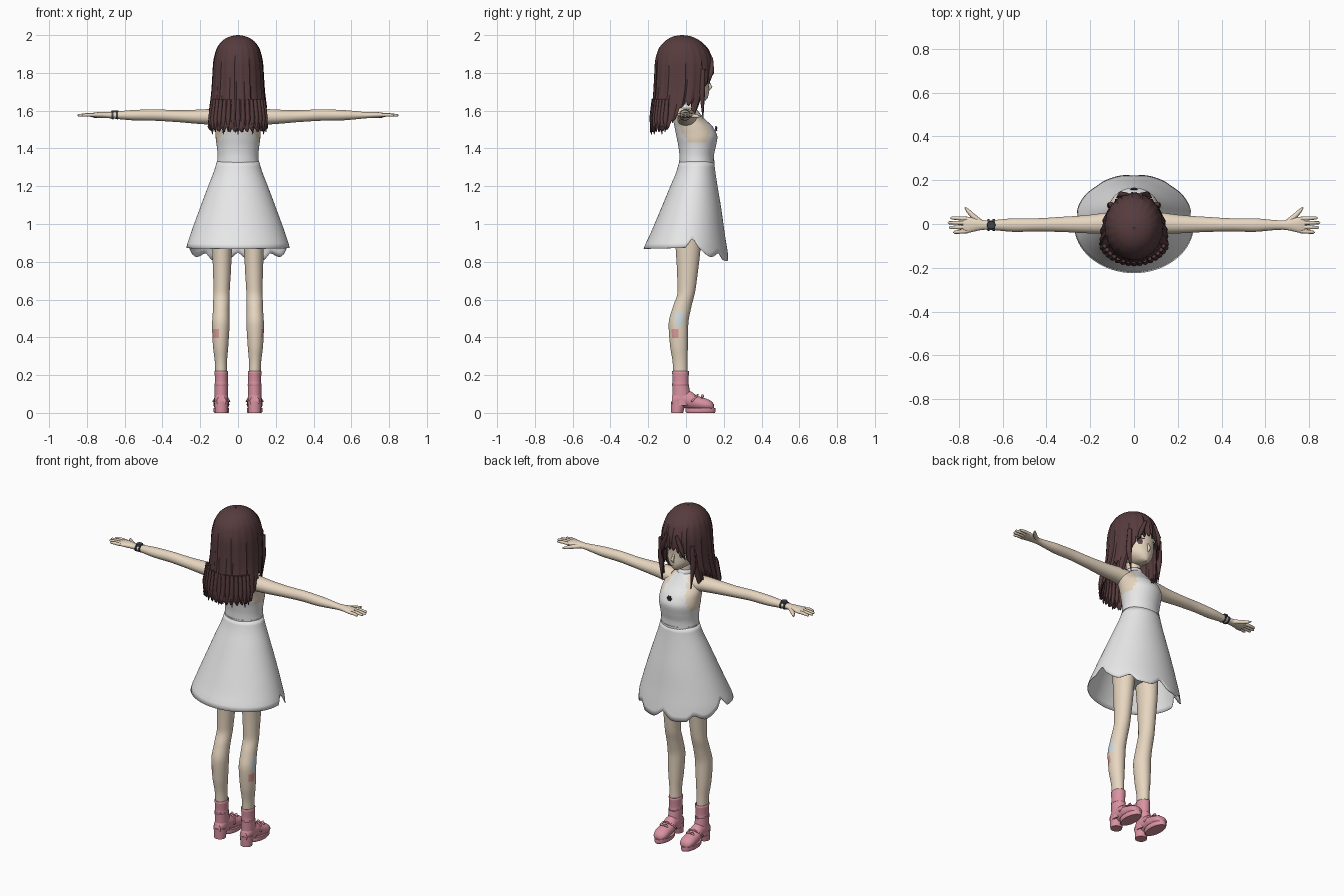
import bpy, bmesh, math
from mathutils import Vector

if "Cube" in bpy.data.objects:
    bpy.data.objects.remove(bpy.data.objects["Cube"])


def material(name, r, g, b):
    m = bpy.data.materials.new(name)
    m.use_nodes = True
    m.diffuse_color = (r, g, b, 1)
    node = next(n for n in m.node_tree.nodes if n.type == "BSDF_PRINCIPLED")
    node.inputs["Base Color"].default_value = (r, g, b, 1)
    node.inputs["Roughness"].default_value = 0.8
    return m


SKIN = material("skin", .82, .69, .54)
WHITE = material("dress white", .80, .80, .80)
HAIR = material("hair brown", .095, .045, .048)
PINK = material("boot pink", .70, .29, .36)
DARK = material("dark metal", .05, .055, .065)
EYE = material("iris brown", .16, .07, .05)
BLUE = material("plaster pale blue", .62, .72, .76)
ROSE = material("plaster rose", .72, .33, .33)


def finish(name, bm, mats, paint=None, thick=0, angle=50):
    bmesh.ops.recalc_face_normals(bm, faces=bm.faces)
    for f in bm.faces:
        f.smooth = True
        if paint:
            f.material_index = paint(f.calc_center_median())
    me = bpy.data.meshes.new(name)
    bm.to_mesh(me)
    bm.free()
    me.set_sharp_from_angle(angle=math.radians(angle))
    for m in mats:
        me.materials.append(m)
    ob = bpy.data.objects.new(name, me)
    bpy.context.collection.objects.link(ob)
    if thick:
        mod = ob.modifiers.new("thickness", "SOLIDIFY")
        mod.thickness = thick
    return ob


def sample(rows, t):
    """Monotone smooth interpolation through rows keyed by their first value."""
    rows = sorted(rows)
    t = min(max(t, rows[0][0]), rows[-1][0])
    i = next(k for k in range(len(rows) - 1) if t <= rows[k + 1][0])

    def slope(k, c):
        return (rows[k + 1][c] - rows[k][c]) / (rows[k + 1][0] - rows[k][0])

    def tangent(k, c):
        if k == 0 or k == len(rows) - 1:
            return slope(min(k, len(rows) - 2), c)
        a, b = slope(k - 1, c), slope(k, c)
        return 2 * a * b / (a + b) if a * b > 0 else 0

    h = rows[i + 1][0] - rows[i][0]
    u = (t - rows[i][0]) / h
    w = u * u * (3 - 2 * u)
    return [rows[i][c] * (1 - w) + rows[i + 1][c] * w
            + h * u * (1 - u) * ((1 - u) * tangent(i, c) - u * tangent(i + 1, c))
            for c in range(1, len(rows[0]))]


def loft(name, rows, mats, sides=24, steps=24, place=lambda x, y, t: (x, y, t),
         edge=None, ease=1, cap=True, ripple=0, **kw):
    """Rows are (station, centre x, half width, low y, high y)."""
    bm = bmesh.new()
    rings = []
    t0, t1 = rows[0][0], rows[-1][0]
    for k in range(steps + 1):
        ring = []
        for j in range(sides):
            a = math.tau * j / sides
            end = edge(abs((math.degrees(a) + 180) % 360 - 180), j) if edge else t1
            t = t0 + (end - t0) * (k / steps) ** ease
            cx, rx, lo, hi = sample(rows, t)
            g = 1 + ripple * k / steps * math.sin(j * 2.1) * math.cos(j * .7)
            ring.append(bm.verts.new(place(cx + rx * g * math.sin(a),
                        (lo + hi) / 2 + (hi - lo) / 2 * g * math.cos(a), t)))
        rings.append(ring)
    for r, q in zip(rings, rings[1:]):
        for j in range(sides):
            n = (j + 1) % sides
            bm.faces.new((r[j], r[n], q[n], q[j]))
    if cap:
        bm.faces.new(rings[0])
        bm.faces.new(rings[-1])
    return finish(name, bm, mats, **kw)


def tube(name, points, radii, mat, flat=1):
    """Tapered finger or strand through a few points."""
    bm = bmesh.new()
    pts = [Vector(p) for p in points]
    rings = []
    for i, (p, r) in enumerate(zip(pts, radii)):
        d = (pts[min(i + 1, len(pts) - 1)] - pts[max(i - 1, 0)]).normalized()
        u = d.orthogonal().normalized() if abs(d.z) > .9 else d.cross((0, 0, 1)).normalized()
        v = d.cross(u) * flat
        rings.append([bm.verts.new(p + r * (u * math.cos(k * math.tau / 8) + v * math.sin(k * math.tau / 8)))
                      for k in range(8)])
    for r, q in zip(rings, rings[1:]):
        for j in range(8):
            bm.faces.new((r[j], r[j - 1], q[j - 1], q[j]))
    bm.faces.new(rings[0])
    bm.faces.new(rings[-1])
    return finish(name, bm, [mat])


# Head, neck and nose
head = [(1.655, 0, .016, .05, .105), (1.67, 0, .04, -.01, .116), (1.70, 0, .075, -.07, .122),
        (1.75, 0, .10, -.12, .12), (1.82, 0, .112, -.14, .126), (1.90, 0, .10, -.13, .105),
        (1.96, 0, .06, -.085, .05), (1.98, 0, .01, -.03, -.01)]
loft("head", head, [SKIN], sides=32)
loft("neck", [(1.55, 0, .055, -.05, .06), (1.62, 0, .038, -.045, .038), (1.72, 0, .04, -.05, .04)], [SKIN])
tube("nose", [(0, .115, 1.76), (0, .13, 1.725), (0, .118, 1.705)], [.004, .01, .004], SKIN)


def decal(name, x, z, w, h, mat, lift):
    """Thin oval plate that follows the face."""
    bm = bmesh.new()

    def on_face(px, pz):
        _, rx, lo, hi = sample(head, pz)
        y = (lo + hi) / 2 + (hi - lo) / 2 * math.sqrt(max(0, 1 - (px / rx) ** 2))
        return bm.verts.new((px, y + lift, pz))

    mid = on_face(x, z)
    rim = [on_face(x + w * math.cos(k * math.tau / 20), z + h * math.sin(k * math.tau / 20)) for k in range(20)]
    for k in range(20):
        bm.faces.new((mid, rim[k - 1], rim[k]))
    finish(name, bm, [mat])


# Painted face
for s, side in ((1, "left"), (-1, "right")):
    decal(side + "_eye_white", s * .05, 1.757, .022, .017, WHITE, .003)
    decal(side + "_iris", s * .048, 1.757, .013, .017, EYE, .005)
    decal(side + "_pupil", s * .048, 1.757, .006, .009, DARK, .007)
    decal(side + "_lash", s * .051, 1.775, .025, .004, HAIR, .008)
    decal(side + "_brow", s * .05, 1.80, .022, .003, HAIR, .004)
decal("mouth", 0, 1.688, .012, .002, ROSE, .004)


# Hair: one draped shell whose hem changes from fringe to locks to back
def hair_edge(deg, j):
    hem = [(0, 1.80), (18, 1.785), (32, 1.765), (42, 1.72), (50, 1.57), (58, 1.56), (66, 1.63),
           (82, 1.63), (98, 1.54), (112, 1.50), (180, 1.49)]
    return sample(hem, deg)[0] + (.018 if j % 3 == 0 else -.006 if j % 3 == 1 else 0)


loft("hair", [(2, 0, .004, -.025, -.017), (1.997, 0, .025, -.05, .01), (1.988, 0, .055, -.08, .04),
              (1.965, 0, .088, -.115, .08), (1.92, 0, .116, -.148, .12), (1.85, 0, .131, -.164, .141),
              (1.78, 0, .135, -.167, .143), (1.70, 0, .14, -.171, .135), (1.60, 0, .152, -.18, .105),
              (1.48, 0, .165, -.19, .05)],
     [HAIR], sides=96, steps=30, edge=hair_edge, ease=2, cap=False, ripple=.035, thick=.006, angle=40)
# Loose strands along the back hem and beside the face
for k in range(-7, 8):
    a = k * .17
    x, y = .155 * math.sin(a), -.065 - .115 * math.cos(a)
    tube("back_strand", [(x * .93, y + .008, 1.66), (x, y, 1.56), (x * 1.03, y - .003, 1.475 + .012 * (k % 3))],
         [.01, .014, .002], HAIR)
for s in (1, -1):
    tube("side_strand", [(s * .105, .09, 1.82), (s * .108, .085, 1.70), (s * .095, .09, 1.56)],
         [.012, .016, .002], HAIR)
    tube("fringe_strand", [(s * .03, .135, 1.88), (s * .06, .135, 1.81), (s * .08, .12, 1.74)],
         [.008, .014, .002], HAIR)


# Torso: halter top with bare shoulders
def halter(c):
    return 1 if c.z > 1.43 and abs(c.x) > .105 - (c.z - 1.43) * .33 else 0


loft("halter_top", [(1.31, 0, .112, -.035, .147), (1.36, 0, .108, -.035, .148), (1.41, 0, .112, -.04, .158),
                    (1.46, 0, .118, -.05, .166), (1.51, 0, .118, -.06, .145), (1.56, 0, .115, -.068, .095),
                    (1.59, 0, .085, -.06, .07), (1.615, 0, .045, -.05, .052)],
     [WHITE, SKIN], sides=48, steps=40, paint=halter)
loft("collar", [(1.59, 0, .052, -.055, .062), (1.635, 0, .043, -.05, .045)], [WHITE],
     steps=4, cap=False, thick=.004)
loft("waistband", [(1.32, 0, .113, -.037, .15), (1.335, 0, .111, -.037, .15)], [WHITE], steps=2, sides=48)
loft("hips", [(.93, 0, .10, -.06, .08), (1.02, 0, .135, -.075, .09), (1.12, 0, .13, -.07, .10),
              (1.31, 0, .10, -.02, .13)], [WHITE])


# Skirt with a torn front hem
def skirt_edge(deg, j):
    hem = [(0, .85), (14, .805), (30, .81), (38, .845), (52, .825), (70, .87), (82, .92), (90, .875), (180, .868)]
    return sample(hem, deg)[0]


loft("skirt", [(1.33, 0, .112, -.036, .149), (1.28, 0, .127, -.05, .155), (1.2, 0, .158, -.083, .167),
               (1.08, 0, .203, -.133, .187), (.95, 0, .25, -.188, .205), (.87, 0, .274, -.224, .218),
               (.80, 0, .28, -.24, .228)],
     [WHITE], sides=96, steps=18, edge=skirt_edge, cap=False, thick=.003)

# Chest flower
for k in range(6):
    a = k * math.tau / 6
    tube("brooch_petal", [(0, .159, 1.505), (.009 * math.cos(a), .16, 1.505 + .009 * math.sin(a)),
                          (.016 * math.cos(a), .157, 1.505 + .016 * math.sin(a))], [.003, .006, .002], DARK)

for s, side in ((1, "left"), (-1, "right")):
    # Arms: stations run outward along x
    def along_x(x, y, t, s=s):
        return (s * t, y, x)

    loft(side + "_arm", [(.07, 1.56, .045, -.05, .06), (.14, 1.567, .042, -.045, .05), (.22, 1.568, .037, -.042, .04),
                         (.34, 1.572, .031, -.036, .032), (.45, 1.577, .03, -.034, .026), (.54, 1.576, .028, -.036, .026),
                         (.64, 1.576, .02, -.028, .018), (.68, 1.576, .016, -.026, .016), (.72, 1.577, .016, -.032, .026),
                         (.765, 1.577, .013, -.041, .032), (.78, 1.576, .009, -.039, .028)],
         [SKIN], steps=36, place=along_x)
    for k, tip in enumerate((.825, .845, .85, .838)):
        y = -.033 + .019 * k
        tube(side + "_finger", [(s * .76, y, 1.577), (s * .80, y * 1.08, 1.578), (s * (tip - .006), y * 1.15, 1.575),
                                (s * tip, y * 1.15, 1.574)], [.0095, .009, .007, .003], SKIN)
    tube(side + "_thumb", [(s * .70, .008, 1.574), (s * .735, .036, 1.572), (s * .758, .06, 1.57), (s * .772, .077, 1.57)],
         [.012, .012, .009, .003], SKIN)

    # Legs with small plasters on the calf
    def plaster(c, s=s):
        if s > 0 and c.x > .1:
            if .465 < c.z < .53 and -.06 < c.y < -.015:
                return 1
            if .40 < c.z < .44 and -.075 < c.y < -.035:
                return 2
        return 2 if s < 0 and c.x < -.1 and .40 < c.z < .45 and c.y < -.055 else 0

    loft(side + "_leg", [(.18, s * .088, .031, -.067, .01), (.26, s * .09, .032, -.07, .008), (.36, s * .092, .041, -.085, .01),
                         (.47, s * .091, .046, -.092, .012), (.56, s * .089, .043, -.07, .028), (.64, s * .087, .043, -.045, .048),
                         (.74, s * .085, .047, -.047, .062), (.86, s * .084, .052, -.054, .076), (1.05, s * .075, .062, -.065, .088)],
         [SKIN, BLUE, ROSE], sides=32, steps=56, paint=plaster)

    # Boots: shaft, cuff, foot, platform sole and heel
    cx = s * .088
    loft(side + "_boot_shaft", [(.04, cx, .038, -.076, .03), (.09, cx, .036, -.072, .024), (.155, cx, .036, -.073, .014)],
         [PINK], steps=8)
    loft(side + "_boot_cuff", [(.145, cx, .038, -.074, .016), (.16, cx, .034, -.07, .013), (.222, cx, .036, -.074, .016)],
         [PINK], steps=6, cap=False, thick=.004)

    def along_y(x, y, t):
        return (x, t, y)

    loft(side + "_boot_foot", [(-.075, cx, .024, .035, .09), (-.04, cx, .036, .03, .12), (.02, cx, .038, .022, .115),
                               (.06, cx, .041, .016, .09), (.105, cx, .042, .012, .076), (.135, cx, .034, .013, .062),
                               (.148, cx, .016, .018, .045)], [PINK], place=along_y)
    loft(side + "_boot_sole", [(0, cx, .037, .002, .153), (.006, cx, .041, -.002, .156), (.026, cx, .041, -.002, .155)],
         [PINK], steps=4)
    loft(side + "_boot_heel", [(0, cx, .033, -.078, -.015), (.06, cx, .037, -.08, 0)], [PINK], steps=3)
    tube(side + "_boot_strap", [(cx - .043, .03, .06), (cx - .026, .055, .088), (cx, .062, .096),
                                (cx + .026, .055, .088), (cx + .043, .03, .06)], [.005] * 5, PINK)
    for w in (1, -1):
        tube(side + "_boot_bow", [(cx, .088, .084), (cx + w * .014, .088, .09), (cx + w * .026, .084, .08)],
             [.003, .008, .004], PINK)

# Bracelet on the right wrist
for x in (-.665, -.64):
    loft("bracelet_band", [(x - .005, 1.576, .021, -.032, .022), (x + .005, 1.576, .022, -.033, .023)], [DARK],
         steps=2, place=lambda px, py, t: (t, py, px))
loft("bracelet_plate", [(1.592, -.652, .02, -.024, .014), (1.602, -.652, .018, -.022, .012)], [DARK], steps=2)
